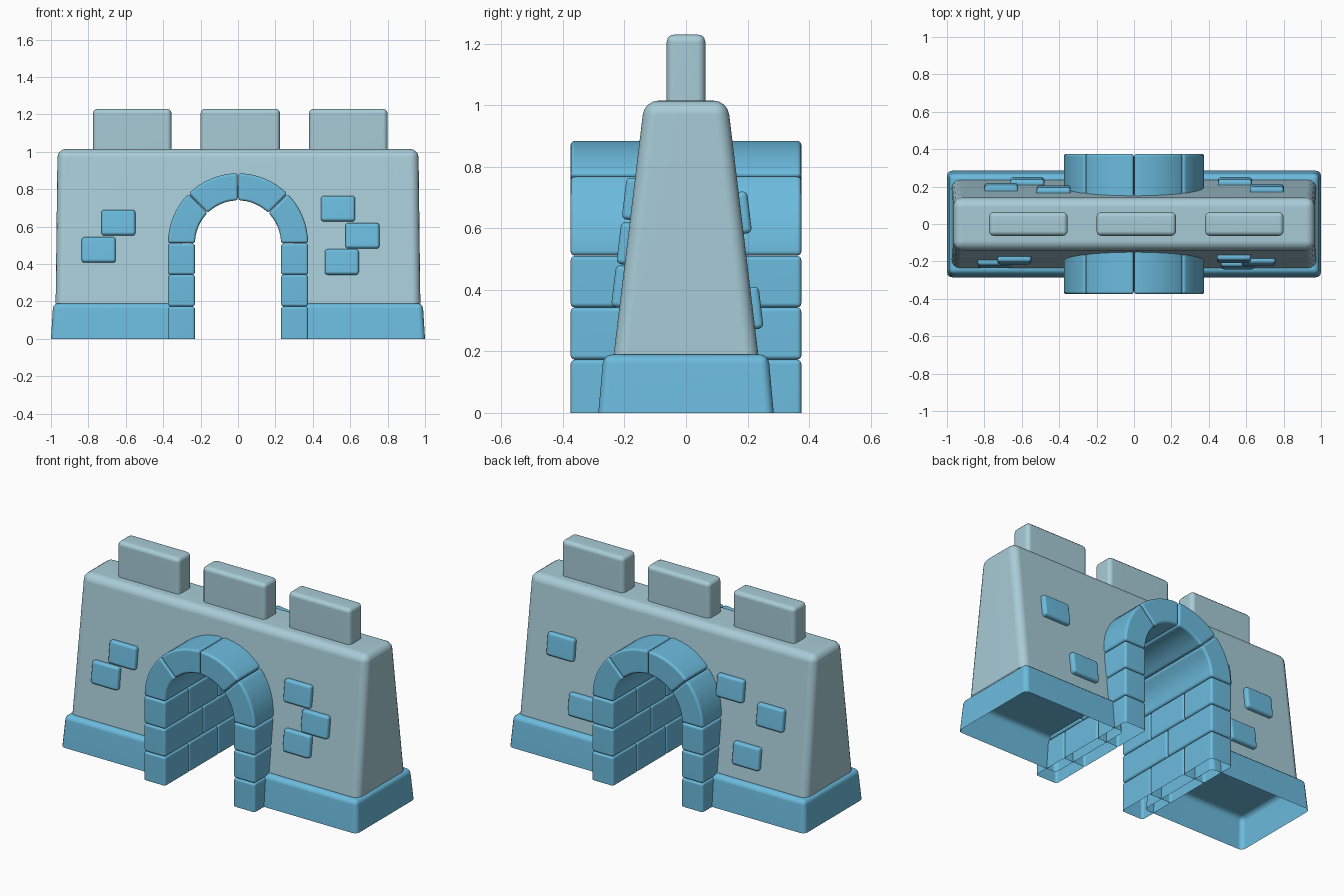
import bpy, bmesh, math
from mathutils import Matrix, Vector

if "Cube" in bpy.data.objects:
    bpy.data.objects.remove(bpy.data.objects["Cube"])


def material(name, rgb):
    m = bpy.data.materials.new(name)
    m.diffuse_color = (*rgb, 1)
    m.use_nodes = True
    m.node_tree.nodes["Principled BSDF"].inputs["Base Color"].default_value = m.diffuse_color
    return m


BLUE = material("blue_stone", (0.15, 0.50, 0.73))
GREY = material("pale_grey_stone", (0.39, 0.60, 0.68))


def finish(bm, name, mat):
    """Turn a bmesh into a smooth-shaded object with crisp edges."""
    bmesh.ops.recalc_face_normals(bm, faces=bm.faces)
    me = bpy.data.meshes.new(name)
    bm.to_mesh(me)
    bm.free()
    me.materials.append(mat)
    me.shade_smooth()
    me.set_sharp_from_angle(angle=math.radians(40))
    ob = bpy.data.objects.new(name, me)
    bpy.context.collection.objects.link(ob)
    wn = ob.modifiers.new("even_shading", 'WEIGHTED_NORMAL')
    wn.keep_sharp = True
    return ob


def round_edges(bm, width, segs=3, keep_bottom=False):
    zmin = min(v.co.z for v in bm.verts)
    edges = [e for e in bm.edges if e.is_manifold and e.calc_face_angle(0) > 0.6
             and not (keep_bottom and all(v.co.z < zmin + 1e-4 for v in e.verts))]
    bmesh.ops.bevel(bm, geom=edges, offset=width, segments=segs, profile=0.5,
                    affect='EDGES', clamp_overlap=True)


def drop_bottom(bm):
    zmin = min(v.co.z for v in bm.verts)
    low = [f for f in bm.faces if all(v.co.z < zmin + 1e-4 for v in f.verts)]
    bmesh.ops.delete(bm, geom=low, context='FACES')


def frustum(x0, x1, z0, z1, y_low, y_high, inset0=0.0, inset1=0.0):
    """Box whose depth narrows upwards; its x ends can lean in too."""
    bm = bmesh.new()
    rings = []
    for z, y, a, b in ((z0, y_low, x0, x1), (z1, y_high, x0 + inset0, x1 - inset1)):
        rings.append([bm.verts.new(p) for p in
                      ((a, -y, z), (b, -y, z), (b, y, z), (a, y, z))])
    lo, hi = rings
    bm.faces.new(lo[::-1])
    bm.faces.new(hi)
    for i in range(4):
        j = (i + 1) % 4
        bm.faces.new((lo[i], lo[j], hi[j], hi[i]))
    bmesh.ops.recalc_face_normals(bm, faces=bm.faces)
    return bm


def prism(points, y0, y1):
    """Extrude an xz outline along y."""
    bm = bmesh.new()
    f = bm.faces.new([bm.verts.new((x, y0, z)) for x, z in points])
    ext = bmesh.ops.extrude_face_region(bm, geom=[f])
    verts = [v for v in ext['geom'] if isinstance(v, bmesh.types.BMVert)]
    bmesh.ops.translate(bm, verts=verts, vec=(0, y1 - y0, 0))
    bmesh.ops.recalc_face_normals(bm, faces=bm.faces)
    return bm


def arc(r, a0, a1, n):
    return [(r * math.cos(math.radians(a0 + (a1 - a0) * i / n)),
             SPRING + r * math.sin(math.radians(a0 + (a1 - a0) * i / n)))
            for i in range(n + 1)]


SPRING, R_IN, R_OUT, DEPTH = 0.51, 0.23, 0.375, 0.375

# main wall: tapered block with the gateway cut through it
bm = frustum(-0.975, 0.975, 0.19, 1.015, 0.235, 0.135, 0.01, 0.01)
round_edges(bm, 0.045, 4, keep_bottom=True)
wall = finish(bm, "wall", GREY)
cut_outline = [(0.3, 0.0)] + arc(0.3, 0, 180, 24) + [(-0.3, 0.0)]
cutter = finish(prism(cut_outline, -0.6, 0.6), "gateway_cutter", GREY)
cutter.hide_render = True
boo = wall.modifiers.new("gateway", 'BOOLEAN')
boo.operation = 'DIFFERENCE'
boo.solver = 'EXACT'
boo.object = cutter
wall.modifiers.remove(wall.modifiers["even_shading"])
dg = bpy.context.evaluated_depsgraph_get()
dg.update()
cut_mesh = bpy.data.meshes.new_from_object(wall.evaluated_get(dg))
bpy.data.objects.remove(wall)
bpy.data.objects.remove(cutter)
bm = bmesh.new()
bm.from_mesh(cut_mesh)
drop_bottom(bm)
finish(bm, "wall", GREY)

# plinths either side of the gate, hollow underneath
for side, x0, x1, i0, i1 in (("left", -1.0, -0.31, 0.012, 0), ("right", 0.31, 1.0, 0, 0.012)):
    bm = frustum(x0, x1, 0.0, 0.19, 0.285, 0.268, i0, i1)
    round_edges(bm, 0.028, 3, keep_bottom=True)
    drop_bottom(bm)
    finish(bm, side + "_plinth", BLUE)

# battlements
for i, (x0, x1) in enumerate(((-0.775, -0.355), (-0.2, 0.225), (0.38, 0.80))):
    bm = frustum(x0, x1, 0.99, 1.23, 0.063, 0.063)
    round_edges(bm, 0.025, 3, keep_bottom=True)
    finish(bm, f"battlement_{i + 1}", GREY)

# gate legs: three courses in running bond through the tunnel
courses = (0.0, 0.173, 0.343, SPRING)
for side in (-1, 1):
    for row in range(3):
        cuts = (-DEPTH, 0, DEPTH) if row == 1 else (-DEPTH, -0.14, 0.14, DEPTH)
        xa, xb = side * R_IN, side * R_OUT
        za, zb = courses[row], courses[row + 1]
        for y0, y1 in zip(cuts, cuts[1:]):
            bm = prism(((xa, za), (xb, za), (xb, zb), (xa, zb)), y0, y1)
            # wide rounding on the outer ends, fine rounding at inner joints
            round_edges(bm, 0.014, 3, keep_bottom=(row == 0))
            if row == 0:
                drop_bottom(bm)
            finish(bm, "gate_leg_stone", BLUE)

# arch stones: four wedges
for i in range(4):
    a0, a1 = i * 45 + 0.25, (i + 1) * 45 - 0.25
    bm = prism(arc(R_OUT, a0, a1, 8) + arc(R_IN, a1, a0, 8), -DEPTH, DEPTH)
    round_edges(bm, 0.014, 3)
    finish(bm, "arch_stone", BLUE)

# raised bricks lying on the sloping faces: (face, x, z)
SLOPE = 0.1 / 0.825
bricks = ((-1, -0.64, 0.62), (-1, -0.745, 0.475), (-1, 0.535, 0.695),
          (-1, 0.665, 0.55), (-1, 0.555, 0.41),
          (1, 0.71, 0.65), (1, 0.54, 0.34),
          (1, -0.43, 0.70), (1, -0.71, 0.60), (1, -0.57, 0.34))
for face, x, z in bricks:
    bm = bmesh.new()
    bmesh.ops.create_cube(bm, size=1)
    bmesh.ops.scale(bm, vec=(0.182, 0.055, 0.137), verts=bm.verts)
    round_edges(bm, 0.016, 3)
    y = face * (0.235 - (z - 0.19) * SLOPE)
    bm.transform(Matrix.Translation((x, y, z))
                 @ Matrix.Rotation(face * math.atan(SLOPE), 4, 'X'))
    finish(bm, "raised_brick", BLUE)
